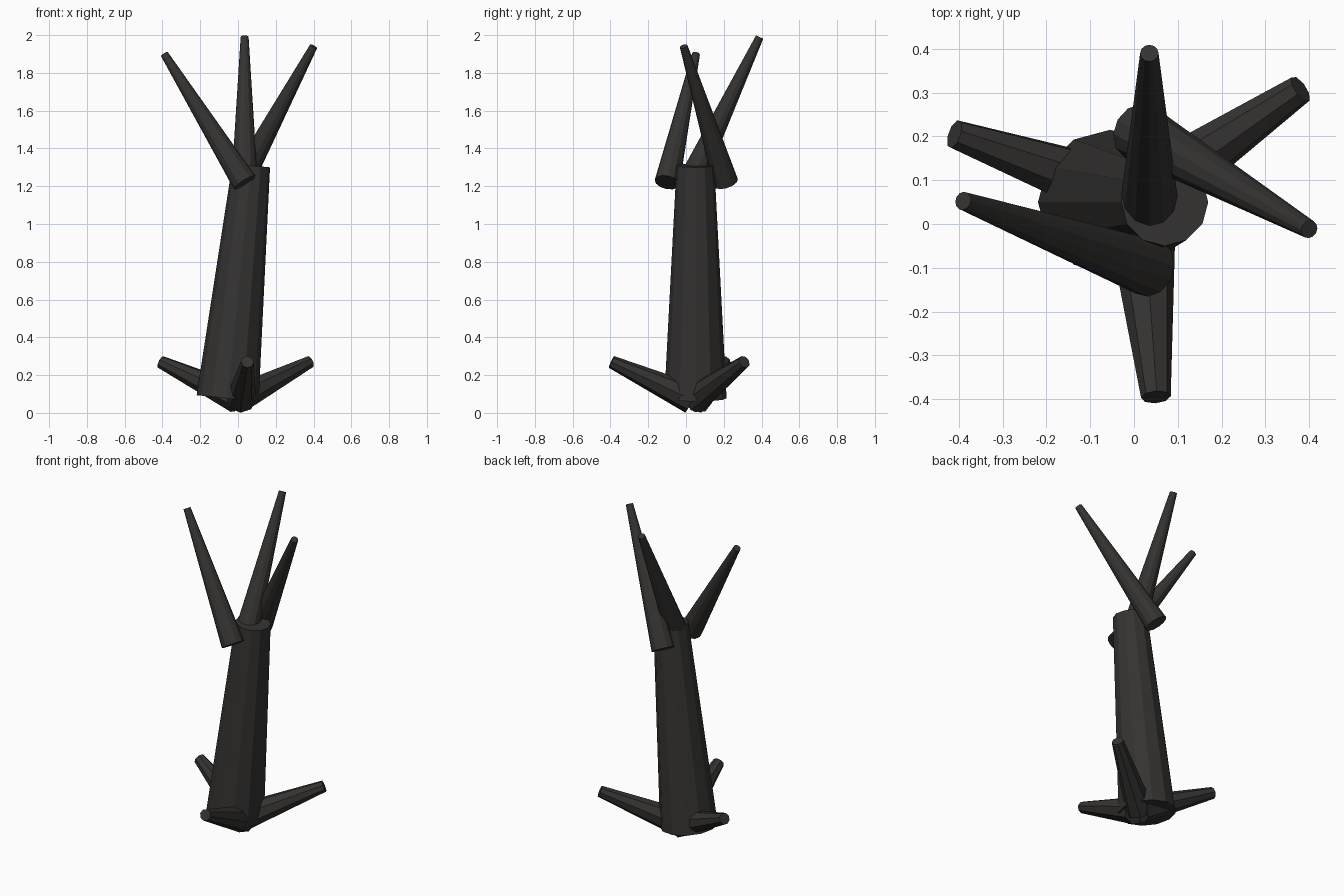
import bpy
from mathutils import Vector

if "Cube" in bpy.data.objects:
    bpy.data.objects.remove(bpy.data.objects["Cube"])

bark = bpy.data.materials.new("dark_bark")
bark.diffuse_color = (0.035, 0.033, 0.031, 1)
bark.use_nodes = True
bark.node_tree.nodes["Principled BSDF"].inputs["Base Color"].default_value = bark.diffuse_color


def limb(name, base, tip, r_base, r_tip, sides):
    """Tapered, capped limb running from base to tip."""
    a, b = Vector(base), Vector(tip)
    axis = b - a
    bpy.ops.mesh.primitive_cone_add(vertices=sides, radius1=r_base, radius2=r_tip,
                                    depth=axis.length, location=(a + b) / 2)
    ob = bpy.context.object
    ob.name = name
    ob.rotation_mode = 'QUATERNION'
    ob.rotation_quaternion = Vector((0, 0, 1)).rotation_difference(axis)
    ob.data.materials.append(bark)
    return ob


# Leaning trunk
limb("trunk", (-0.055, 0.05, 0.077), (0.07, 0.05, 1.31), 0.165, 0.1, 12)

# Three bare branches
for name, base, tip in (
    ("branch_left", (0.035, -0.10, 1.22), (-0.39, 0.053, 1.90)),
    ("branch_back", (0.035, 0.043, 1.26), (0.035, 0.39, 1.99)),
    ("branch_right", (0.012, 0.21, 1.22), (0.40, -0.012, 1.94)),
):
    limb(name, base, tip, 0.067, 0.021, 12)

# Three roots, meeting under the trunk and rising outwards
for name, base, tip in (
    ("root_left", (0.0, 0.06, 0.075), (-0.41, 0.205, 0.27)),
    ("root_right", (0.0, 0.05, 0.075), (0.38, 0.308, 0.27)),
    ("root_front", (0.015, 0.03, 0.075), (0.05, -0.395, 0.27)),
):
    limb(name, base, tip, 0.081, 0.034, 8)
